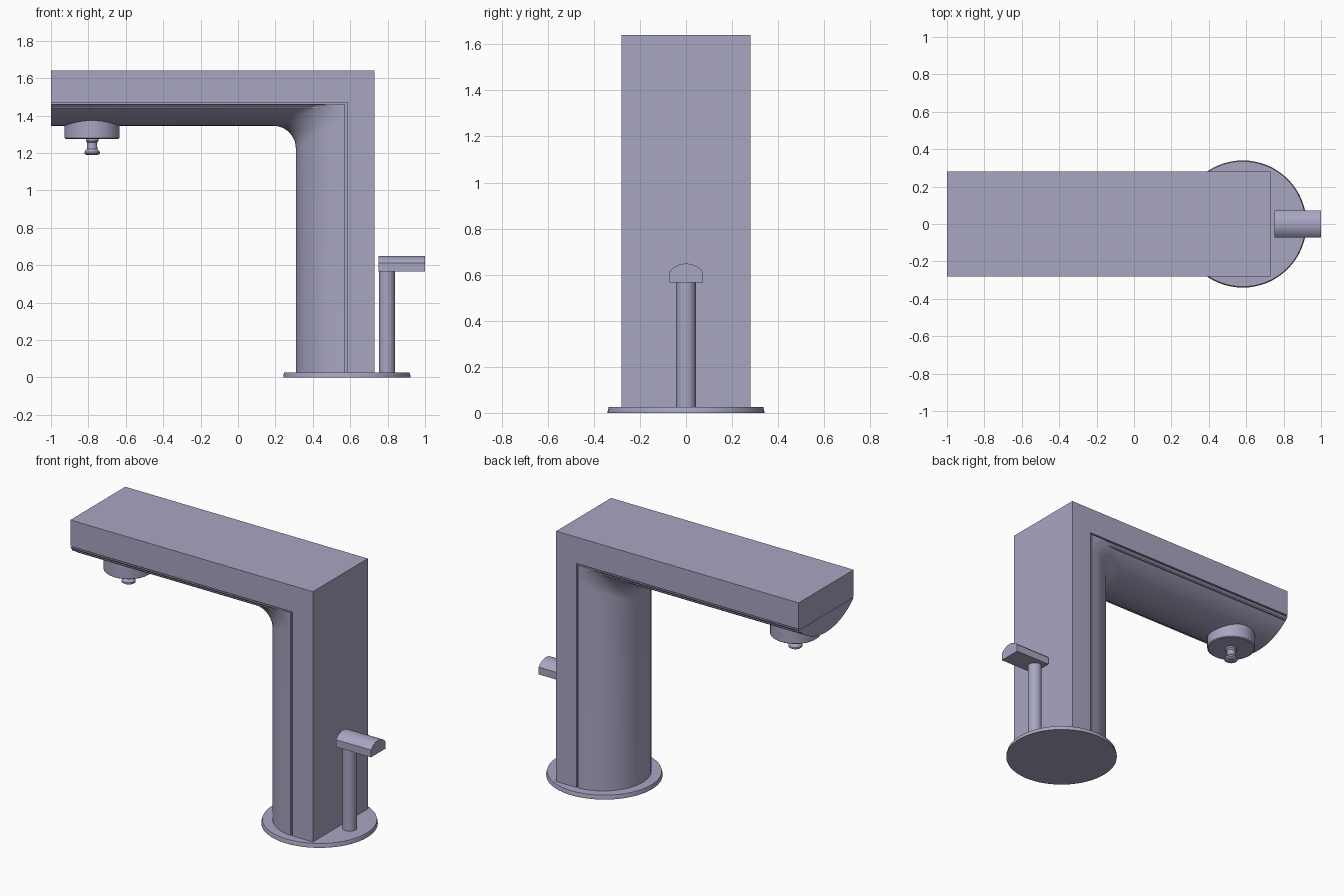
import bpy, bmesh, math

cube = bpy.data.objects.get("Cube")
if cube:
    bpy.data.objects.remove(cube, do_unlink=True)

metal = bpy.data.materials.new("lavender_grey_metal")
metal.use_nodes = True
COLOUR = (0.39, 0.38, 0.54, 1.0)
metal.diffuse_color = COLOUR
metal.node_tree.nodes["Principled BSDF"].inputs["Base Color"].default_value = COLOUR


def finish(name, bm):
    """Turn a bmesh into a named, shaded object."""
    bmesh.ops.recalc_face_normals(bm, faces=bm.faces)
    mesh = bpy.data.meshes.new(name)
    bm.to_mesh(mesh)
    bm.free()
    mesh.materials.append(metal)
    obj = bpy.data.objects.new(name, mesh)
    bpy.context.collection.objects.link(obj)
    bpy.ops.object.select_all(action='DESELECT')
    obj.select_set(True)
    bpy.context.view_layer.objects.active = obj
    bpy.ops.object.shade_smooth_by_angle(angle=math.radians(30))
    return obj


def loft(name, rings):
    """Skin equal-length closed rings and cap both ends."""
    bm = bmesh.new()
    rows = [[bm.verts.new(p) for p in ring] for ring in rings]
    n = len(rows[0])
    for a, b in zip(rows, rows[1:]):
        for i in range(n):
            j = (i + 1) % n
            bm.faces.new((a[i], a[j], b[j], b[i]))
    bm.faces.new(rows[0])
    bm.faces.new(rows[-1])
    return finish(name, bm)


def lathe(name, x, profile, sides=48):
    """Revolve (radius, z) points about a vertical axis at x, y = 0."""
    turn = [2 * math.pi * i / sides for i in range(sides)]
    return loft(name, [[(x + r * math.cos(t), r * math.sin(t), z) for t in turn]
                       for r, z in profile])


def l_shape(name, half, x0, x1, x2, z1, z2):
    """Upside-down L in the xz plane, extruded across y."""
    pts = [(x1, 0.02), (x2, 0.02), (x2, z2), (x0, z2), (x0, z1), (x1, z1)]
    return loft(name, [[(x, y, z) for x, z in pts] for y in (-half, half)])


# Outer square-edged shell and the recessed core behind the shadow groove
l_shape("outer_shell", 0.28, -1.0, 0.585, 0.73, 1.47, 1.64)
l_shape("groove_core", 0.268, -0.998, 0.55, 0.70, 1.44, 1.60)

# Rounded inner body: half-round column, shallow spout belly, filleted bend
HALF, FILLET, STEPS = 0.28, 0.12, 10
SAG = 0.115
BELLY = (HALF ** 2 + SAG ** 2) / (2 * SAG)
rings = []
for k in range(33):
    y = -HALF * math.cos(math.pi * k / 32)
    x = min(0.585 - math.sqrt(max(HALF ** 2 - y * y, 0)) + 0.004, 0.57)
    z = min(1.345 + BELLY - math.sqrt(BELLY ** 2 - y * y), 1.459)
    ring = [(-1.0, y, z)]
    for i in range(STEPS + 1):
        t = math.pi / 2 * i / STEPS
        ring.append((x - FILLET + FILLET * math.sin(t), y,
                     z - FILLET + FILLET * math.cos(t)))
    ring += [(x, y, 0.02), (0.572, y, 0.02), (0.572, y, 1.461), (-1.0, y, 1.461)]
    rings.append(ring)
loft("rounded_body", rings)

# Base plate
lathe("base_plate", 0.582, [(0.34, 0.0), (0.34, 0.008), (0.335, 0.026)], 64)

# Outlet under the spout, with its small turned nozzle
OUTLET_X = -0.78
lathe("outlet_ring", OUTLET_X, [(0.14, 1.275), (0.147, 1.28), (0.147, 1.375)])
lathe("outlet_nozzle", OUTLET_X,
      [(0.032, 1.19), (0.041, 1.196), (0.041, 1.206), (0.028, 1.222),
       (0.026, 1.255), (0.034, 1.264), (0.034, 1.28)], 32)

# Handle post and domed lever
lathe("handle_post", 0.797, [(0.043, 0.02), (0.043, 0.57)], 32)
W, LOW, SIDE, TOP = 0.073, 0.565, 0.612, 0.648
rise = TOP - SIDE
radius = (W * W + rise * rise) / (2 * rise)
section = [(-W, LOW), (W, LOW)]
for i in range(17):
    y = W - 2 * W * i / 16
    section.append((y, TOP - radius + math.sqrt(radius ** 2 - y * y)))
loft("handle_lever", [[(x, y, z) for y, z in section] for x in (0.75, 1.0)])
